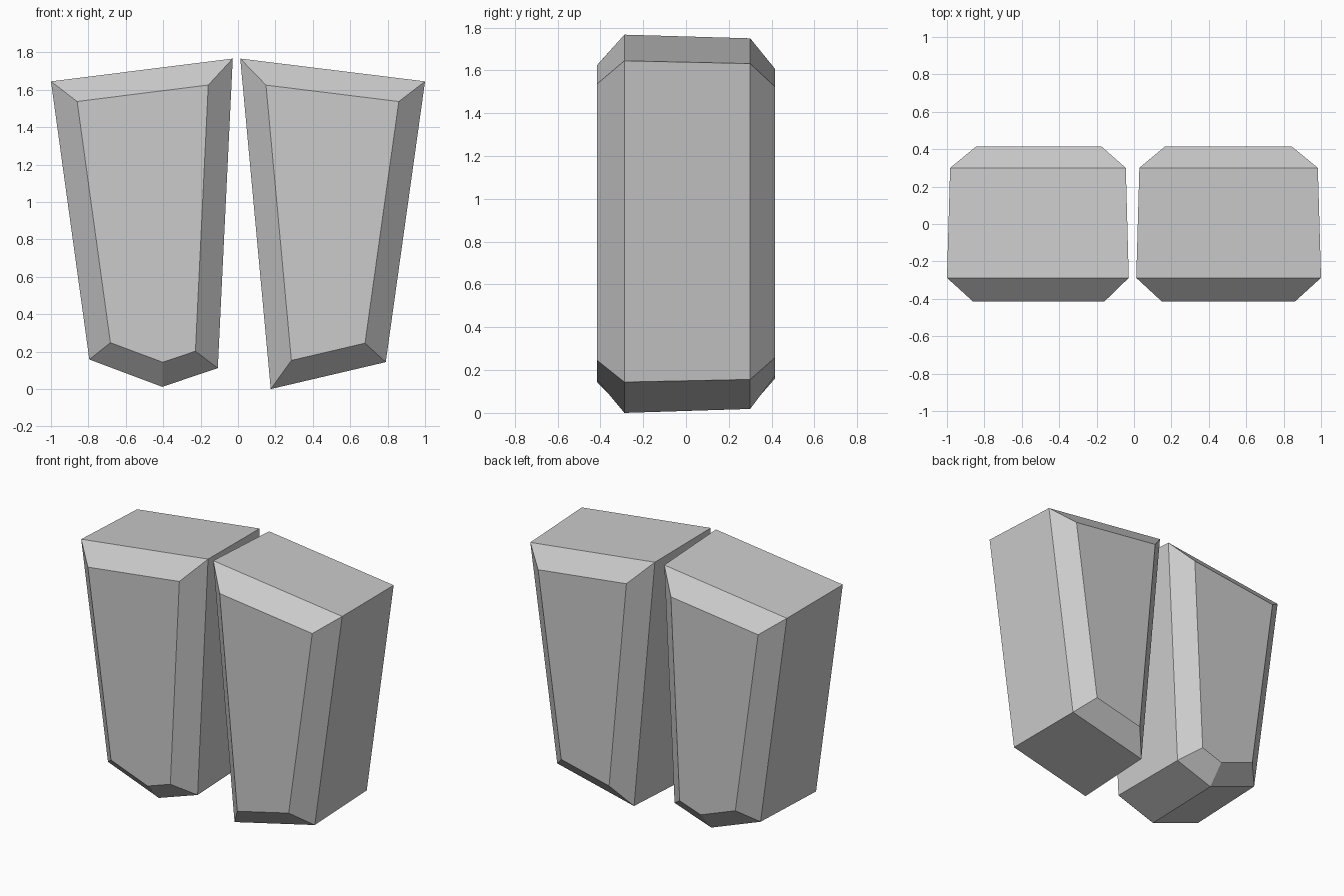
import bpy
from mathutils import Vector

if "Cube" in bpy.data.objects:
    bpy.data.objects.remove(bpy.data.objects["Cube"])


def inset(outline, d):
    """Move every edge of a counter-clockwise outline inwards by d."""
    pts = [Vector(p) for p in outline]
    result = []
    for i, p in enumerate(pts):
        a = (p - pts[i - 1]).normalized()
        b = (pts[(i + 1) % len(pts)] - p).normalized()
        na, nb = Vector((-a.y, a.x)), Vector((-b.y, b.x))
        result.append(p + (na + nb) * d / (1 + na.dot(nb)))
    return result


# Depth and inset of each section, front to back
SECTIONS = [(-0.415, 0.124), (-0.288, 0.0), (0.30, 0.015), (0.415, 0.139)]


def bevelled_block(name, outline):
    n = len(outline)
    verts = [(p.x, y, p.y) for y, d in SECTIONS for p in inset(outline, d)]
    last = (len(SECTIONS) - 1) * n
    faces = [list(range(n)), list(range(last + n - 1, last - 1, -1))]
    for s in range(len(SECTIONS) - 1):
        for i in range(n):
            a, b = s * n + i, s * n + (i + 1) % n
            faces.append([b, a, a + n, b + n])
    mesh = bpy.data.meshes.new(name)
    mesh.from_pydata(verts, [], faces)
    obj = bpy.data.objects.new(name, mesh)
    bpy.context.collection.objects.link(obj)


# Left block with a pointed, five-sided outline
bevelled_block("left_block", [(-1.0, 1.645), (-0.795, 0.158), (-0.405, 0.012),
                              (-0.108, 0.112), (-0.028, 1.767)])
# Right block with a slanted, four-sided outline
bevelled_block("right_block", [(0.012, 1.767), (0.175, 0.0),
                               (0.79, 0.144), (1.0, 1.645)])
